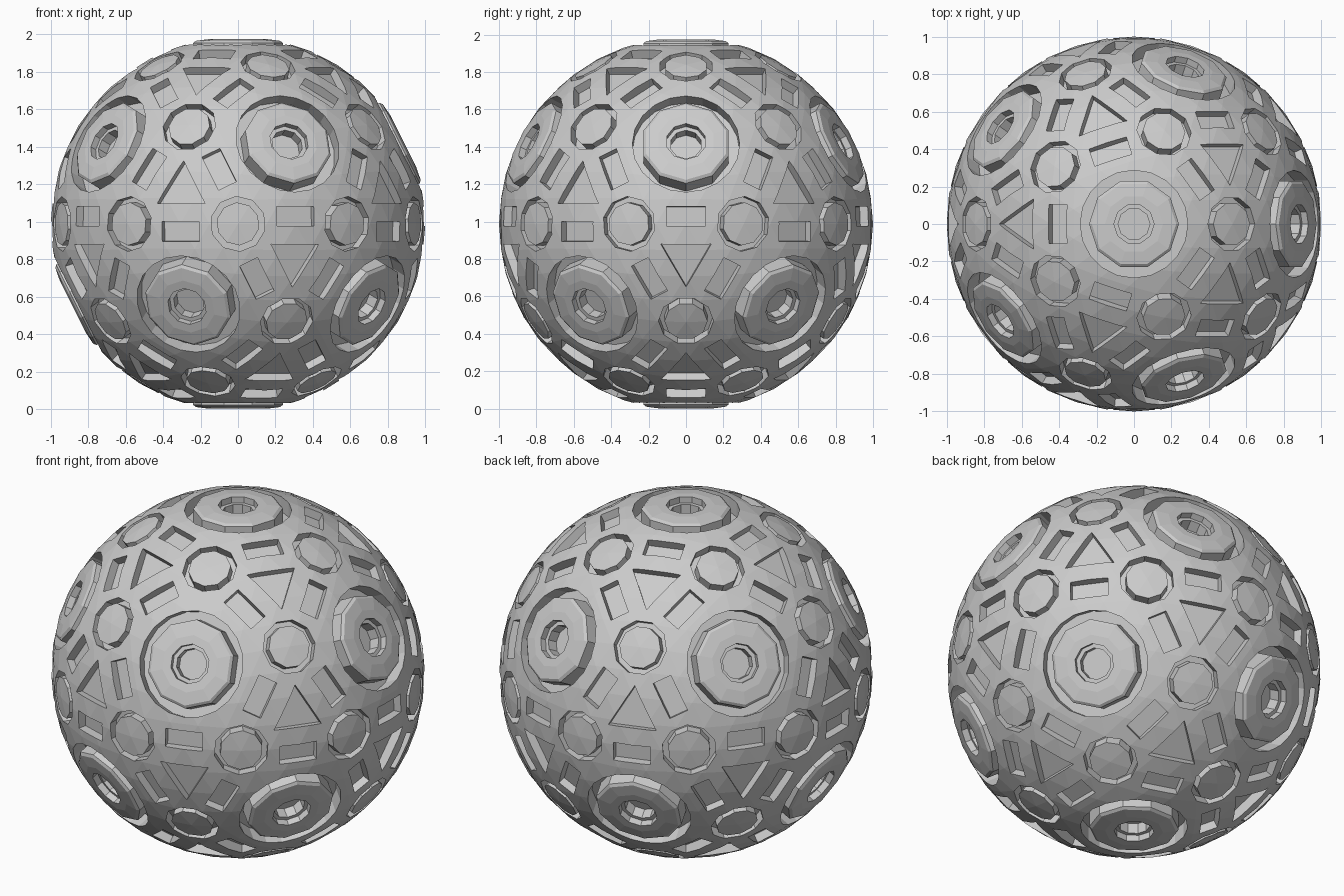
import bpy, bmesh, math
from mathutils import Matrix, Vector

if "Cube" in bpy.data.objects:
    bpy.data.objects.remove(bpy.data.objects["Cube"])

CENTRE = Vector((0, 0, 0.988))


def frame(n, toward):
    """Rotation whose z axis is n and whose x axis leans toward a direction."""
    z = n.normalized()
    x = (toward - z * toward.dot(z)).normalized()
    return Matrix((x, z.cross(x), z)).transposed()


def lathe(bm, profile, sides, rot, closed=False, phase=0.0):
    """Revolve (radius, height) points about the local z axis."""
    rings = []
    for r, h in profile:
        if r == 0:
            rings.append([bm.verts.new(rot @ Vector((0, 0, h)))] * sides)
            continue
        rings.append([bm.verts.new(rot @ Vector((
            r * math.cos(phase + math.tau * i / sides),
            r * math.sin(phase + math.tau * i / sides), h))) for i in range(sides)])
    pairs = list(zip(rings, rings[1:]))
    if closed:
        pairs.append((rings[-1], rings[0]))
    for a, b in pairs:
        for i in range(sides):
            j = (i + 1) % sides
            loop = list(dict.fromkeys((a[i], a[j], b[j], b[i])))
            bm.faces.new(loop)


def solid(bm, radius, low, sides, rot):
    lathe(bm, [(0, low), (radius, low), (radius, 1.1), (0, 1.1)], sides, rot)


def make_object(bm, name):
    bmesh.ops.recalc_face_normals(bm, faces=bm.faces)
    mesh = bpy.data.meshes.new(name)
    bm.to_mesh(mesh)
    bm.free()
    ob = bpy.data.objects.new(name, mesh)
    ob.location = CENTRE
    bpy.context.collection.objects.link(ob)
    return ob


# Icosahedron that places every detail
guide = bmesh.new()
bmesh.ops.create_icosphere(guide, subdivisions=1, radius=1)
cut, plugs = bmesh.new(), bmesh.new()

# Large ports: round pocket plus a bevelled ten-sided plug with a stepped hole
PLUG = [(0, 0.84), (0.24, 0.84), (0.24, 0.965), (0.225, 0.977), (0.155, 0.986),
        (0.107, 0.986), (0.107, 0.95), (0.085, 0.95), (0.085, 0.89), (0, 0.89)]
for v in guide.verts:
    rot = frame(v.co, v.link_edges[0].other_vert(v).co)
    solid(cut, 0.287, 0.87, 20, rot)
    lathe(plugs, PLUG, 10, rot)

# Small discs: ring groove at every edge midpoint
for e in guide.edges:
    a, b = (v.co for v in e.verts)
    lathe(cut, [(0.115, 0.93), (0.147, 0.93), (0.147, 1.1), (0.115, 1.1)],
          10, frame(a + b, a), closed=True)

# Triangular recesses on faces, rectangular recesses between port and triangle
for f in guide.faces:
    pts = [v.co for v in f.verts]
    solid(cut, 0.155, 0.945, 3, frame(f.calc_center_median(), pts[0] + pts[1]))
    for i, v in enumerate(pts):
        mids = [(v + pts[i - k]).normalized() for k in (1, 2)]
        n = (mids[0] + mids[1]).normalized() + 0.1 * v
        mat = (frame(n, v).to_4x4() @ Matrix.Translation((0, 0, 1.02))
               @ Matrix.Diagonal((0.106, 0.208, 0.15, 1)))
        bmesh.ops.create_cube(cut, size=1, matrix=mat)
guide.free()

# Faceted ball with all recesses cut out
ball = bmesh.new()
bmesh.ops.create_icosphere(ball, subdivisions=4, radius=1)
shell = make_object(ball, "ball_shell")
cutter = make_object(cut, "recess_cutter")
cutter.hide_render = True
make_object(plugs, "port_plugs")

mod = shell.modifiers.new("recesses", 'BOOLEAN')
mod.operation = 'DIFFERENCE'
mod.solver = 'EXACT'
mod.object = cutter
bpy.context.view_layer.objects.active = shell
bpy.ops.object.modifier_apply(modifier=mod.name)
bpy.data.objects.remove(cutter)
